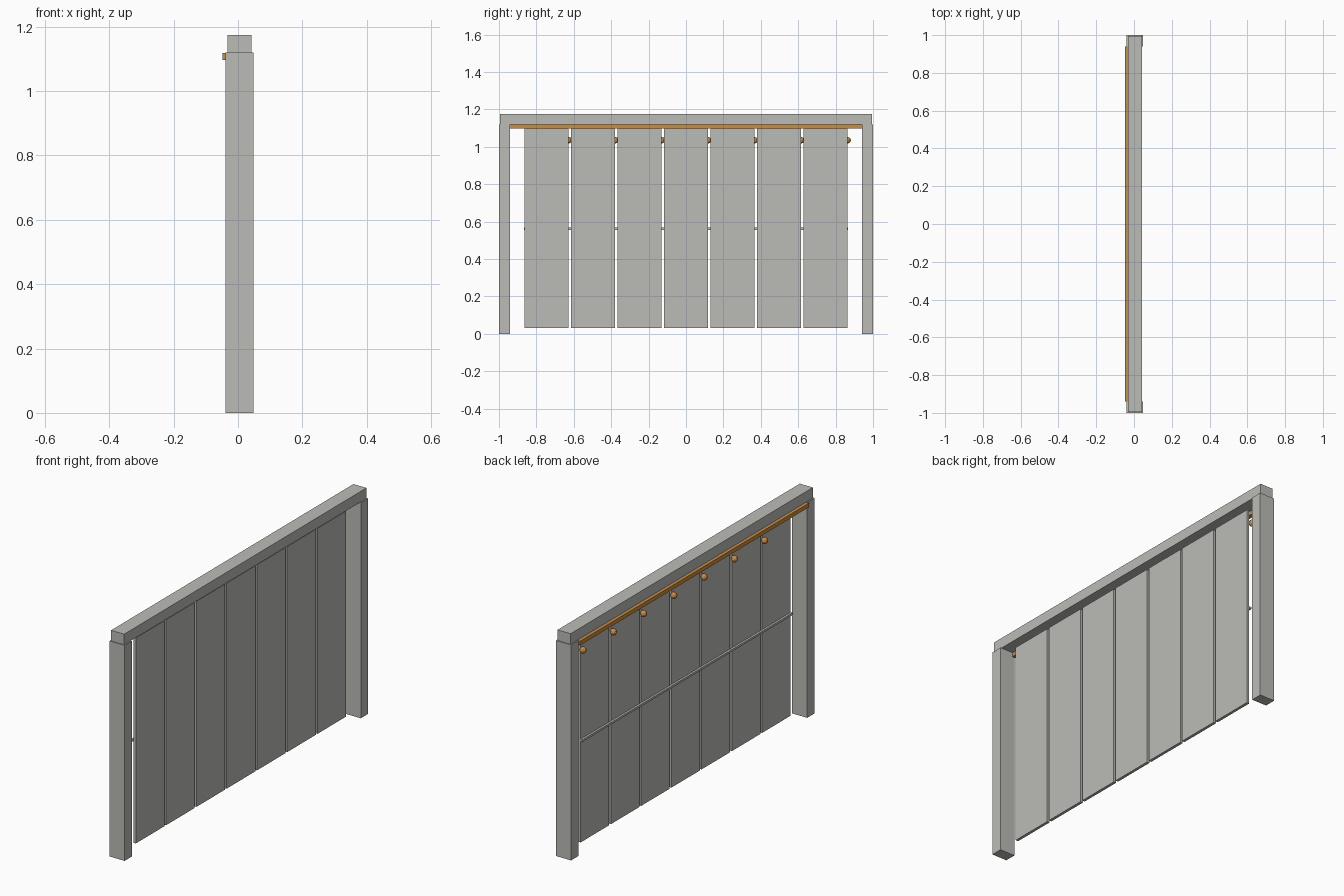
import bpy

if "Cube" in bpy.data.objects:
    bpy.data.objects.remove(bpy.data.objects["Cube"])


def material(name, rgb):
    m = bpy.data.materials.new(name)
    m.diffuse_color = (*rgb, 1)
    m.use_nodes = True
    m.node_tree.nodes["Principled BSDF"].inputs["Base Color"].default_value = m.diffuse_color
    return m


GREY = material("pale_grey", (0.5, 0.505, 0.475))
BRASS = material("brass", (0.58, 0.27, 0.06))


def box(name, xs, ys, zs, mat):
    """Box spanning the given (min, max) ranges."""
    center = [(a + b) / 2 for a, b in (xs, ys, zs)]
    bpy.ops.mesh.primitive_cube_add(size=1, location=center)
    ob = bpy.context.object
    ob.name = name
    ob.scale = [b - a for a, b in (xs, ys, zs)]
    bpy.ops.object.transform_apply(location=False, rotation=False, scale=True)
    ob.data.materials.append(mat)
    return ob


# Frame: two posts and the top beam
for side, label in ((-1, "front"), (1, "back")):
    box(label + "_post", (-0.039, 0.048), sorted((side * 0.94, side)), (0, 1.12), GREY)
box("top_beam", (-0.033, 0.042), (-0.995, 0.995), (1.12, 1.175), GREY)

# Hanging rail under the beam
box("rail", (-0.048, -0.026), (-0.94, 0.94), (1.097, 1.118), BRASS)

# Row of panels, each with a round knob near its upper edge
COUNT, PITCH, WIDTH = 7, 0.2485, 0.235
for i in range(COUNT):
    y = (i - (COUNT - 1) / 2) * PITCH
    box(f"panel_{i + 1}", (0.002, 0.017), (y - WIDTH / 2, y + WIDTH / 2), (0.03, 1.098), GREY)
    bpy.ops.mesh.primitive_uv_sphere_add(
        segments=10, ring_count=6, radius=0.017,
        location=(-0.014, y + WIDTH / 2 + 0.002, 1.035))
    knob = bpy.context.object
    knob.name = f"knob_{i + 1}"
    knob.data.materials.append(BRASS)

# Thin batten across the panels
box("cross_batten", (-0.009, 0.002), (-0.866, 0.866), (0.556, 0.567), GREY)
